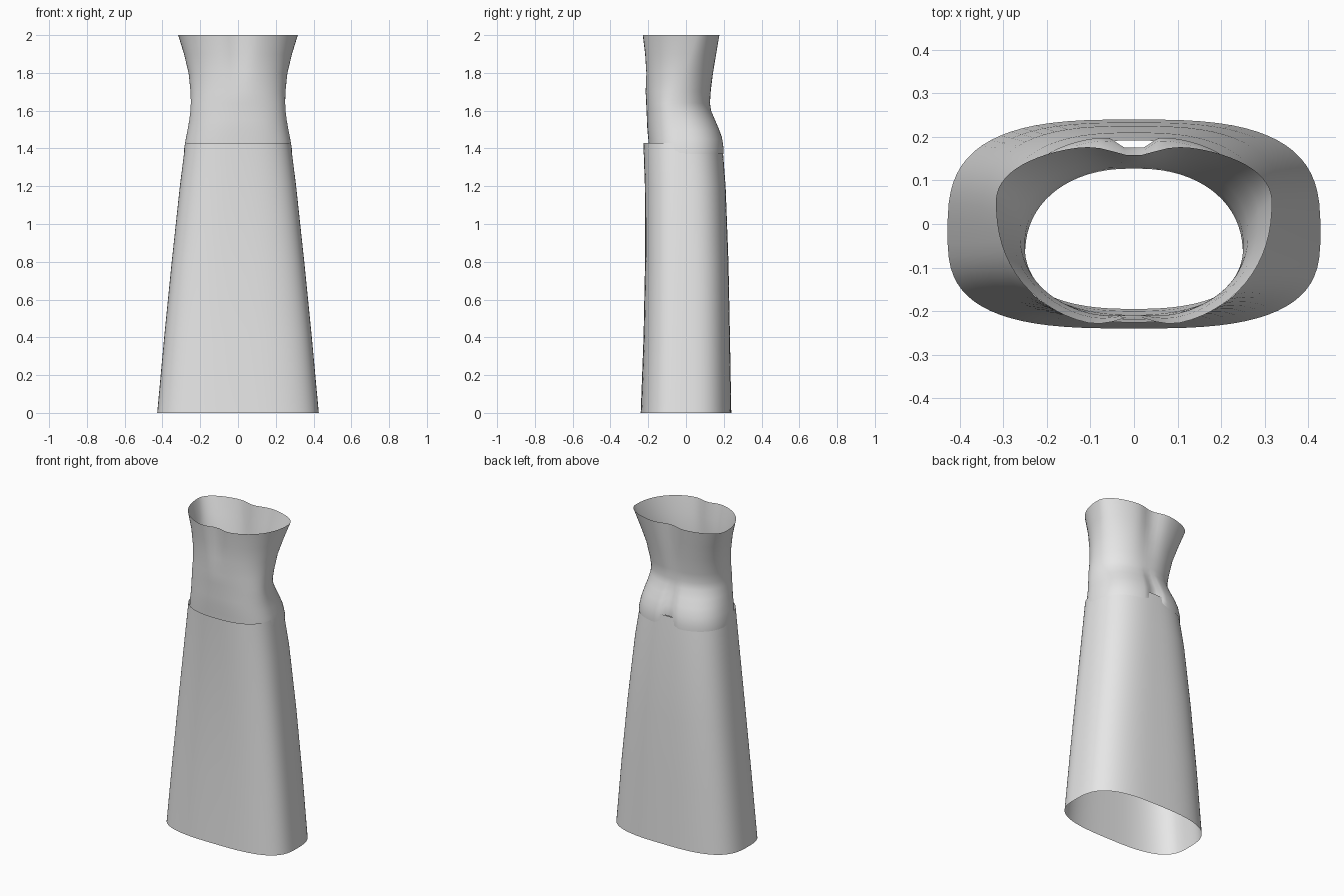
import bpy
import math

cube = bpy.data.objects.get("Cube")
if cube:
    bpy.data.objects.remove(cube, do_unlink=True)

GREY = (0.8, 0.8, 0.8, 1)
cloth = bpy.data.materials.new("light_grey_cloth")
cloth.use_nodes = True
cloth.diffuse_color = GREY
for node in cloth.node_tree.nodes:
    if node.type == 'BSDF_PRINCIPLED':
        node.inputs["Base Color"].default_value = GREY

SEGMENTS = 72


def bell(x, width):
    return math.exp(-(x / width) ** 2)


def power(value, exponent):
    return math.copysign(abs(value) ** exponent, value)


def tube(name, rows, shape=None):
    """Open cloth tube; row = z, half width, front y, back y, widest y, squareness."""
    verts, faces = [], []
    for z, half, front, back, mid, square in rows:
        for j in range(SEGMENTS):
            a = 2 * math.pi * (j + 0.5) / SEGMENTS
            x = half * power(math.cos(a), 2 / square)
            s = power(math.sin(a), 2 / square)
            y = mid + s * (back - mid if s > 0 else mid - front)
            verts.append(shape(x, y, z, s) if shape else (x, y, z))
    for i in range(len(rows) - 1):
        for j in range(SEGMENTS):
            k = (j + 1) % SEGMENTS
            a, b = i * SEGMENTS, (i + 1) * SEGMENTS
            faces.append((a + j, a + k, b + k, b + j))
    mesh = bpy.data.meshes.new(name)
    mesh.from_pydata(verts, [], faces)
    mesh.materials.append(cloth)
    obj = bpy.data.objects.new(name, mesh)
    bpy.context.collection.objects.link(obj)
    bpy.ops.object.select_all(action='DESELECT')
    obj.select_set(True)
    bpy.context.view_layer.objects.active = obj
    bpy.ops.object.shade_smooth_by_angle(angle=math.radians(50))
    return obj


# Long flared skirt, open at both ends
tube("skirt", [
    (0.00, 0.428, -0.24, 0.24, -0.02, 3.0),
    (0.40, 0.391, -0.225, 0.233, -0.02, 3.0),
    (0.80, 0.351, -0.217, 0.225, -0.02, 2.9),
    (1.20, 0.308, -0.218, 0.21, -0.02, 2.7),
    (1.43, 0.279, -0.226, 0.192, -0.03, 2.5),
])


def fold_bodice(x, y, z, s):
    # Rear cleft with a hem notch, and soft dips in the top rim
    if s > 0:
        low = max(0, min(1, (1.62 - z) / 0.14))
        high = max(0, (z - 1.63) / 0.37)
        y -= s * (0.04 * low * bell(x, 0.035) + 0.028 * high * bell(x, 0.07))
        z += s * 0.07 * max(0, (1.6 - z) / 0.23) * bell(x, 0.045)
    else:
        high = max(0, (z - 1.7) / 0.3)
        y -= s * 0.027 * high * bell(x, 0.06)
    return x, y, z


# Fitted bodice with narrow waist, flared rim and full seat
tube("bodice", [
    (1.37, 0.286, -0.195, 0.202, -0.02, 2.5),
    (1.40, 0.285, -0.197, 0.202, -0.02, 2.5),
    (1.45, 0.277, -0.20, 0.195, -0.03, 2.5),
    (1.50, 0.267, -0.205, 0.178, -0.04, 2.4),
    (1.55, 0.258, -0.207, 0.157, -0.06, 2.3),
    (1.60, 0.252, -0.209, 0.136, -0.07, 2.2),
    (1.64, 0.25, -0.211, 0.128, -0.07, 2.2),
    (1.70, 0.251, -0.214, 0.136, -0.05, 2.2),
    (1.80, 0.262, -0.217, 0.152, -0.02, 2.2),
    (1.90, 0.286, -0.226, 0.169, 0.02, 2.2),
    (2.00, 0.317, -0.24, 0.185, 0.05, 2.2),
], fold_bodice)
